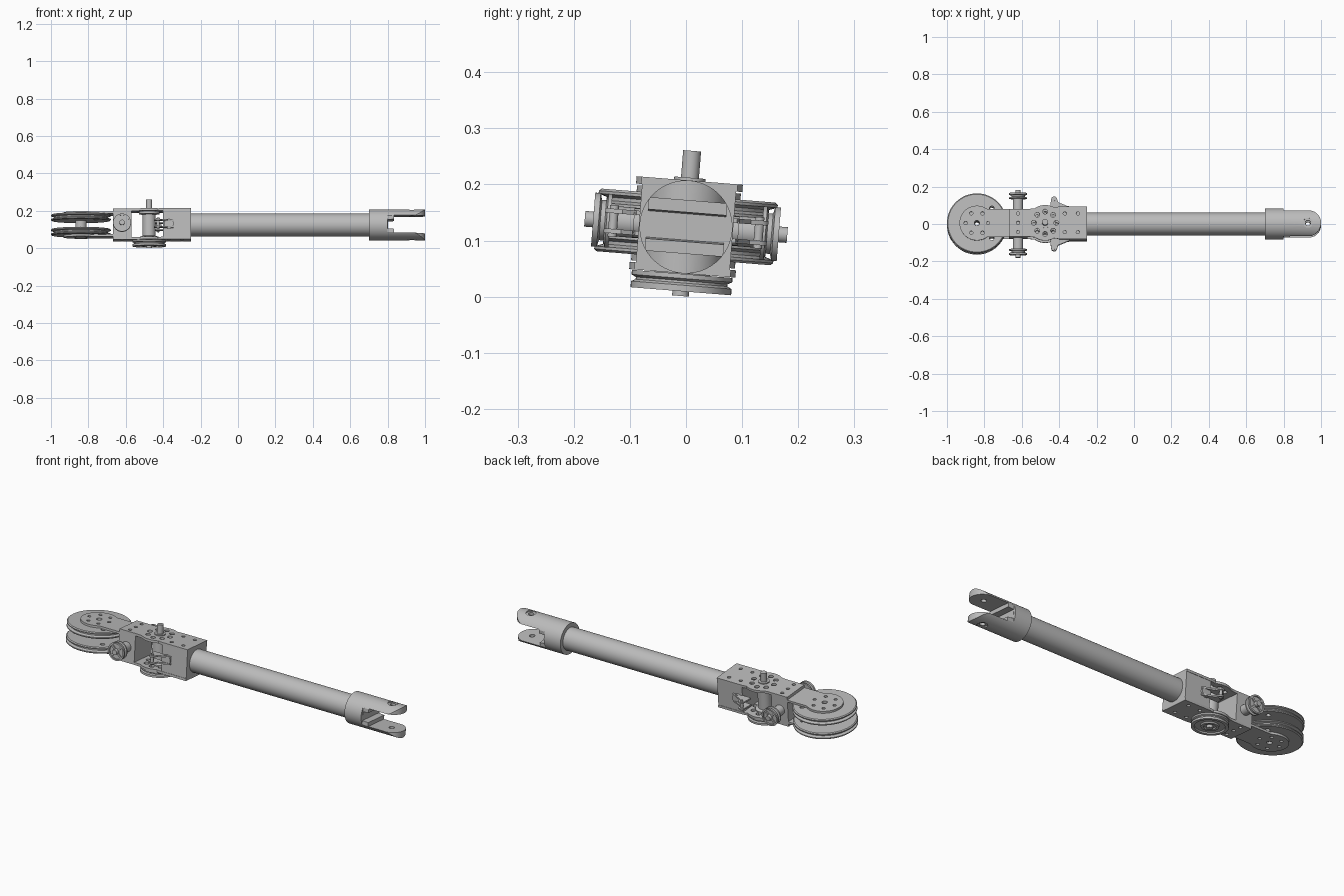
import bpy, bmesh
from math import radians, sin, cos, pi
from mathutils import Matrix, Vector

cube = bpy.data.objects.get("Cube")
if cube:
    bpy.data.objects.remove(cube, do_unlink=True)

grey = bpy.data.materials.new("plain grey")
grey.use_nodes = True
grey.diffuse_color = (0.5, 0.5, 0.5, 1)
grey.node_tree.nodes["Principled BSDF"].inputs["Base Color"].default_value = (0.5, 0.5, 0.5, 1)
parts = []
WHEEL_X, AXLE_X, SHAFT_X, PIN_X = -0.84, -0.62, -0.475, 0.93


def finish(bm, name):
    bmesh.ops.recalc_face_normals(bm, faces=bm.faces)
    mesh = bpy.data.meshes.new(name)
    bm.to_mesh(mesh)
    bm.free()
    mesh.materials.append(grey)
    obj = bpy.data.objects.new(name, mesh)
    bpy.context.collection.objects.link(obj)
    parts.append(obj)
    return obj


def add_box(bm, lo, hi):
    lo, hi = Vector(lo), Vector(hi)
    m = Matrix.Translation((lo + hi) / 2) @ Matrix.Diagonal((*(hi - lo), 1))
    return bmesh.ops.create_cube(bm, size=1, matrix=m)["verts"]


def box(name, lo, hi):
    bm = bmesh.new()
    add_box(bm, lo, hi)
    return finish(bm, name)


def lathe(name, profile, loc=(0, 0, 0), axis="Z", steps=48):
    """Spin (radius, height) points about an axis."""
    bm = bmesh.new()
    verts = [bm.verts.new((r, 0, h)) for r, h in profile]
    edges = [bm.edges.new(p) for p in zip(verts, verts[1:])]
    bmesh.ops.spin(bm, geom=verts + edges, cent=(0, 0, 0), axis=(0, 0, 1),
                   angle=2 * pi, steps=steps)
    bmesh.ops.remove_doubles(bm, verts=bm.verts, dist=1e-5)
    turn = {"X": Matrix.Rotation(pi / 2, 4, "Y"), "Z": Matrix(),
            "Y": Matrix.Rotation(-pi / 2, 4, "X"),
            "-Y": Matrix.Rotation(pi / 2, 4, "X")}[axis]
    bm.transform(Matrix.Translation(loc) @ turn)
    return finish(bm, name)


def rod(name, r, a, b, loc=(0, 0, 0), axis="Z"):
    return lathe(name, [(0, a), (r, a), (r, b), (0, b)], loc, axis)


def plate(name, outline, z0, z1):
    bm = bmesh.new()
    face = bm.faces.new([bm.verts.new((x, y, z0)) for x, y in outline])
    up = bmesh.ops.extrude_face_region(bm, geom=[face])["geom"]
    bmesh.ops.translate(bm, vec=(0, 0, z1 - z0),
                        verts=[v for v in up if isinstance(v, bmesh.types.BMVert)])
    return finish(bm, name)


def arc(cx, cy, r, a, b, n=16):
    return [(cx + r * cos(radians(a + (b - a) * i / n)),
             cy + r * sin(radians(a + (b - a) * i / n))) for i in range(n + 1)]


def mirrored(half):
    return half + [(x, -y) for x, y in reversed(half) if abs(y) > 1e-6]


def ring(cx, r, n, hole):
    return [(cx + x, y, hole) for x, y in arc(0, 0, r, 0, 360, n)[:-1]]


def boolean(obj, cutter, op="DIFFERENCE"):
    mod = obj.modifiers.new("cut", "BOOLEAN")
    mod.operation, mod.solver, mod.object = op, "EXACT", cutter
    bpy.context.view_layer.objects.active = obj
    bpy.ops.object.modifier_apply(modifier=mod.name)
    parts.remove(cutter)
    bpy.data.objects.remove(cutter, do_unlink=True)


def drill(obj, holes, z0=-0.3, z1=0.3):
    bm = bmesh.new()
    for x, y, r in holes:
        bmesh.ops.create_cone(bm, cap_ends=True, segments=16, radius1=r, radius2=r,
                              depth=z1 - z0,
                              matrix=Matrix.Translation((x, y, (z0 + z1) / 2)))
    boolean(obj, finish(bm, "drill"))


# Long tube and fork collar
rod("arm_tube", 0.0605, -0.26, 0.72, axis="X")
rod("fork_collar", 0.083, 0.70, 0.80, axis="X")

# Fork: round bar trimmed to a rounded plan, slotted, bored
fork = rod("fork_prongs", 0.083, 0.795, 1.01, axis="X")
plan = mirrored([(0.78, 0.07)] + arc(PIN_X, 0, 0.07, 90, 0))
boolean(fork, plate("trim", plan, -0.2, 0.2), "INTERSECT")
bm = bmesh.new()
for v in add_box(bm, (0.801, -0.2, -0.047), (1.1, 0.2, 0.047)):
    if v.co.x < 0.9:
        v.co.z *= 0.5
slot = finish(bm, "slot")
# widen the throat quickly into a straight slot
boolean(slot, box("straight", (0.835, -0.19, -0.047), (1.09, 0.19, 0.047)), "UNION")
boolean(fork, slot)
drill(fork, [(PIN_X, 0, 0.014)])
for lo, hi in ((0.076, 0.1), (-0.1, -0.076)):
    drill(fork, [(PIN_X, 0, 0.026)], lo, hi)

# Housing blocks joined by top and bottom plates
box("wheel_end_block", (-0.667, -0.075, -0.072), (-0.57, 0.075, 0.072))
box("tube_end_block", (-0.40, -0.084, -0.072), (-0.25, 0.084, 0.072))
housing = mirrored([(-0.667, 0.075), (-0.555, 0.075)]
                   + arc(SHAFT_X, 0, 0.095, 125, 60)
                   + [(-0.405, 0.086), (-0.25, 0.086)])
holes = [(x, y, 0.009) for x in (-0.37, -0.30, AXLE_X) for y in (-0.05, 0.05)]
holes += [(AXLE_X, 0, 0.009)] + ring(SHAFT_X, 0.06, 8, 0.013)
lug = mirrored(arc(WHEEL_X, 0, 0.093, 180, 54) + [(-0.66, 0.075)])

# Grooved wheels and the lug plates that carry them
groove = [(0, 0), (0.155, 0), (0.16, 0.004), (0.16, 0.009), (0.145, 0.014),
          (0.145, 0.02), (0.16, 0.025), (0.16, 0.03), (0.155, 0.034), (0, 0.034)]
for side, s in (("upper", 1), ("lower", -1)):
    p = plate(side + "_housing_plate", housing, s * 0.07, s * 0.083)
    drill(p, holes)
    p = plate(side + "_wheel_lug", lug, s * 0.0555, s * 0.067)
    drill(p, ring(WHEEL_X, 0.06, 6, 0.009) + [(WHEEL_X, 0, 0.014)])
    w = lathe(side + "_wheel", [(r, s * (0.022 + h)) for r, h in groove],
              (WHEEL_X, 0, 0), steps=64)
    drill(w, [(-0.76, 0.08, 0.012), (-0.76, -0.08, 0.012), (WHEEL_X, 0, 0.012)])
lathe("wheel_axle", [(0.014, -0.06), (0.03, -0.06), (0.03, 0.06),
                     (0.014, 0.06), (0.014, -0.06)], (WHEEL_X, 0, 0))

# Upright shaft with collars and a pulley below
lathe("upright_shaft", [(0, -0.1235), (0.015, -0.1235), (0.015, -0.09), (0.05, -0.085),
                        (0.05, -0.064), (0.035, -0.058), (0.035, 0.055), (0.055, 0.058),
                        (0.055, 0.07), (0.028, 0.07), (0.028, 0.088), (0.016, 0.088),
                        (0.016, 0.136), (0, 0.136)], (SHAFT_X, 0, 0))
lathe("lower_pulley", [(0, -0.084), (0.09, -0.084), (0.09, -0.092), (0.082, -0.096),
                       (0.082, -0.1), (0.09, -0.104), (0.09, -0.115), (0.074, -0.115),
                       (0.072, -0.108), (0.045, -0.108), (0.043, -0.115), (0.03, -0.115),
                       (0.028, -0.108), (0, -0.108)], (SHAFT_X, 0, 0))

# Cross axle with flanged knobs, and a pinned clevis on each side
rod("cross_axle", 0.027, -0.145, 0.145, (AXLE_X, 0, 0), "Y")
for side, s in (("back", 1), ("front", -1)):
    lathe(side + "_knob", [(0, 0.135), (0.048, 0.135), (0.048, 0.142), (0.036, 0.145),
                           (0.036, 0.153), (0.048, 0.156), (0.048, 0.166), (0.04, 0.166),
                           (0.04, 0.159), (0.014, 0.159), (0.014, 0.181), (0, 0.181)],
          (AXLE_X, 0, 0), "Y" if s > 0 else "-Y")
    bm = bmesh.new()
    for a in (45, 135):
        vs = add_box(bm, (-0.042, 0.155, -0.005), (0.042, 0.165, 0.005))
        bmesh.ops.transform(bm, verts=vs, matrix=Matrix.Translation((AXLE_X, 0, 0))
                            @ Matrix.Diagonal((1, s, 1, 1)) @ Matrix.Rotation(radians(a), 4, "Y"))
    finish(bm, side + "_knob_spokes")
    ear = [(-0.345, 0.08), (-0.345, 0.09), (-0.405, 0.115)] \
        + arc(-0.427, 0.13, 0.016, 20, 180, 8) + [(-0.45, 0.08)]
    for k, z in (("upper", 0.014), ("lower", -0.022)):
        plate(f"{side}_{k}_clevis_ear", [(x, s * y) for x, y in ear], z, z + 0.008)
    rod(side + "_clevis_pin", 0.008, -0.028, 0.028, (-0.427, s * 0.13, 0))
    rod(side + "_clevis_boss", 0.026, 0.08, 0.094, (-0.37, 0, 0), "Y" if s > 0 else "-Y")

# Slight roll about the long axis, then lift onto the ground
place = Matrix.Translation((0, 0, 0.1243)) @ Matrix.Rotation(radians(-4.6), 4, "X")
bpy.ops.object.select_all(action="DESELECT")
for obj in parts:
    obj.data.transform(place)
    obj.select_set(True)
bpy.context.view_layer.objects.active = parts[0]
bpy.ops.object.shade_smooth_by_angle(angle=radians(30))
